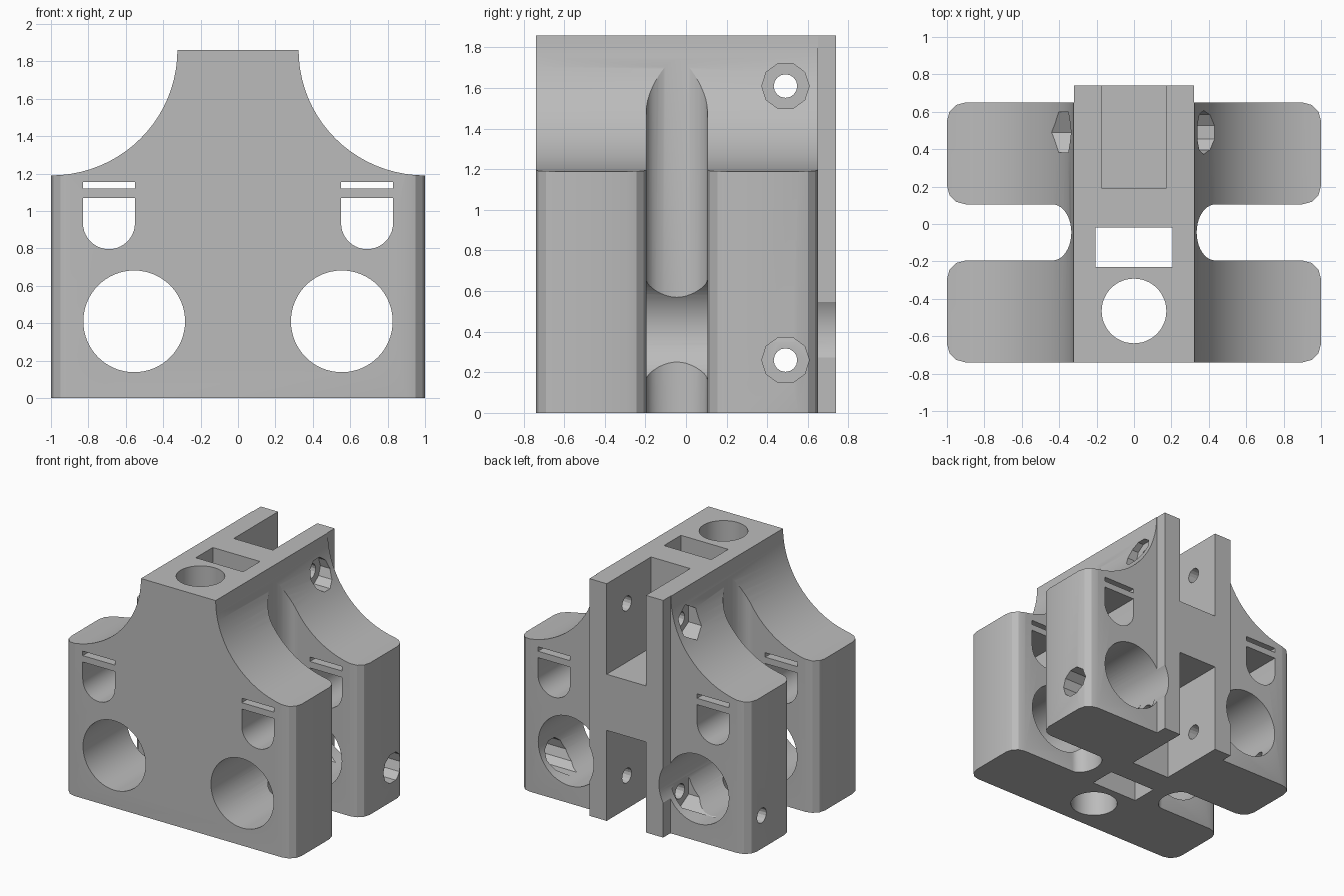
import bpy, bmesh
from math import sin, cos, pi, radians

if "Cube" in bpy.data.objects:
    bpy.data.objects.remove(bpy.data.objects["Cube"], do_unlink=True)

grey = bpy.data.materials.new("plain_grey")
grey.use_nodes = True
colour = (0.5, 0.5, 0.5, 1)
grey.diffuse_color = colour
grey.node_tree.nodes["Principled BSDF"].inputs["Base Color"].default_value = colour


def arc(cx, cy, rx, ry, start, end, steps):
    angles = [radians(start + (end - start) * i / steps) for i in range(steps + 1)]
    return [(cx + rx * cos(a), cy + ry * sin(a)) for a in angles]


def circle(cx, cy, r, sides, turn=0):
    return arc(cx, cy, r, r, turn, turn + 360, sides)[:-1]


def rect(x0, y0, x1, y1):
    return [(x0, y0), (x1, y0), (x1, y1), (x0, y1)]


def prism(name, points, axis, lo, hi):
    """Extrude a 2D outline along one axis."""
    place = {"x": lambda a, b, d: (d, a, b),
             "y": lambda a, b, d: (a, d, b),
             "z": lambda a, b, d: (a, b, d)}[axis]
    bm = bmesh.new()
    bottom = [bm.verts.new(place(a, b, lo)) for a, b in points]
    top = [bm.verts.new(place(a, b, hi)) for a, b in points]
    bm.faces.new(bottom)
    bm.faces.new(top)
    n = len(points)
    for i in range(n):
        j = (i + 1) % n
        bm.faces.new((bottom[i], bottom[j], top[j], top[i]))
    bmesh.ops.recalc_face_normals(bm, faces=bm.faces)
    mesh = bpy.data.meshes.new(name)
    bm.to_mesh(mesh)
    bm.free()
    mesh.materials.append(grey)
    ob = bpy.data.objects.new(name, mesh)
    bpy.context.collection.objects.link(ob)
    return ob


def combine(target, cutter, operation="DIFFERENCE"):
    """Apply a boolean and discard the cutter."""
    mod = target.modifiers.new("cut", "BOOLEAN")
    mod.operation, mod.solver, mod.object = operation, "EXACT", cutter
    bpy.context.view_layer.objects.active = target
    bpy.ops.object.modifier_apply(modifier=mod.name)
    bpy.data.objects.remove(cutter, do_unlink=True)


# Front silhouette: wide base sweeping up to a narrow top
flank = arc(1, 1.86, 0.676, 0.67, 270, 180, 20)
right = [(1.1, 0), (1.1, 1.19)] + flank
body = prism("bracket_body", right + [(-x, z) for x, z in reversed(right)], "y", -1, 1)

# Plan outline: four rounded lobes, side slots and a rear tongue
MID, HALF, SLOT, R = -0.045, 0.695, 0.15, 0.1
lobe = (arc(0.9, HALF - R, R, R, 90, 0, 3)
        + arc(0.9, SLOT + R, R, R, 0, -90, 3)
        + arc(0.435, 0, 0.1, SLOT, 90, 180, 10))
rear = [(x, MID + y) for x, y in lobe]
front = [(x, MID - y) for x, y in reversed(lobe[:-1])]
side = [(0.32, 0.74), (0.32, MID + HALF)] + rear + front
plan = prism("plan_outline", side + [(-x, y) for x, y in reversed(side)], "z", -1, 3)
combine(body, plan, "INTERSECT")

# Rod bores, round-bottomed windows and thin slits through both lobes
for s in (-1, 1):
    combine(body, prism("rod_bore", circle(s * 0.555, 0.41, 0.272, 64), "y", -1, 1))
    window = arc(s * 0.69, 0.935, 0.139, 0.139, 180, 360, 20)
    window += [(s * 0.69 + 0.139, 1.07), (s * 0.69 - 0.139, 1.07)]
    combine(body, prism("window", window, "y", -1, 1))
    slit = rect(s * 0.69 - 0.139, 1.12, s * 0.69 + 0.139, 1.155)
    combine(body, prism("slit", slit, "y", -1, 1))

# Vertical round bore and rectangular shaft
combine(body, prism("vertical_bore", circle(0, -0.465, 0.173, 48), "z", -1, 3))
combine(body, prism("vertical_shaft", rect(-0.205, -0.23, 0.205, -0.02), "z", -1, 3))

# Rear channels above and below the web
channel = rect(-0.17, 0.19, 0.17, 1)
combine(body, prism("upper_channel", channel, "z", 1.15, 3))
combine(body, prism("lower_channel", channel, "z", -1, 0.71))

# Cross screws: through hole, head recess on one side, nut recess on the other
for z, nut_end in ((1.61, -1.2), (0.26, -0.6)):
    combine(body, prism("screw_hole", circle(0.49, z, 0.058, 16), "x", -1.2, 1.2))
    combine(body, prism("head_recess", circle(0.49, z, 0.117, 10), "x", 0.29, 1.2))
    combine(body, prism("nut_recess", circle(0.49, z, 0.125, 6, 90), "x", nut_end, -0.29))

# Smooth the curved walls, keep edges sharp
bpy.ops.object.select_all(action="DESELECT")
body.select_set(True)
bpy.context.view_layer.objects.active = body
bpy.ops.object.shade_smooth_by_angle(angle=radians(20))
